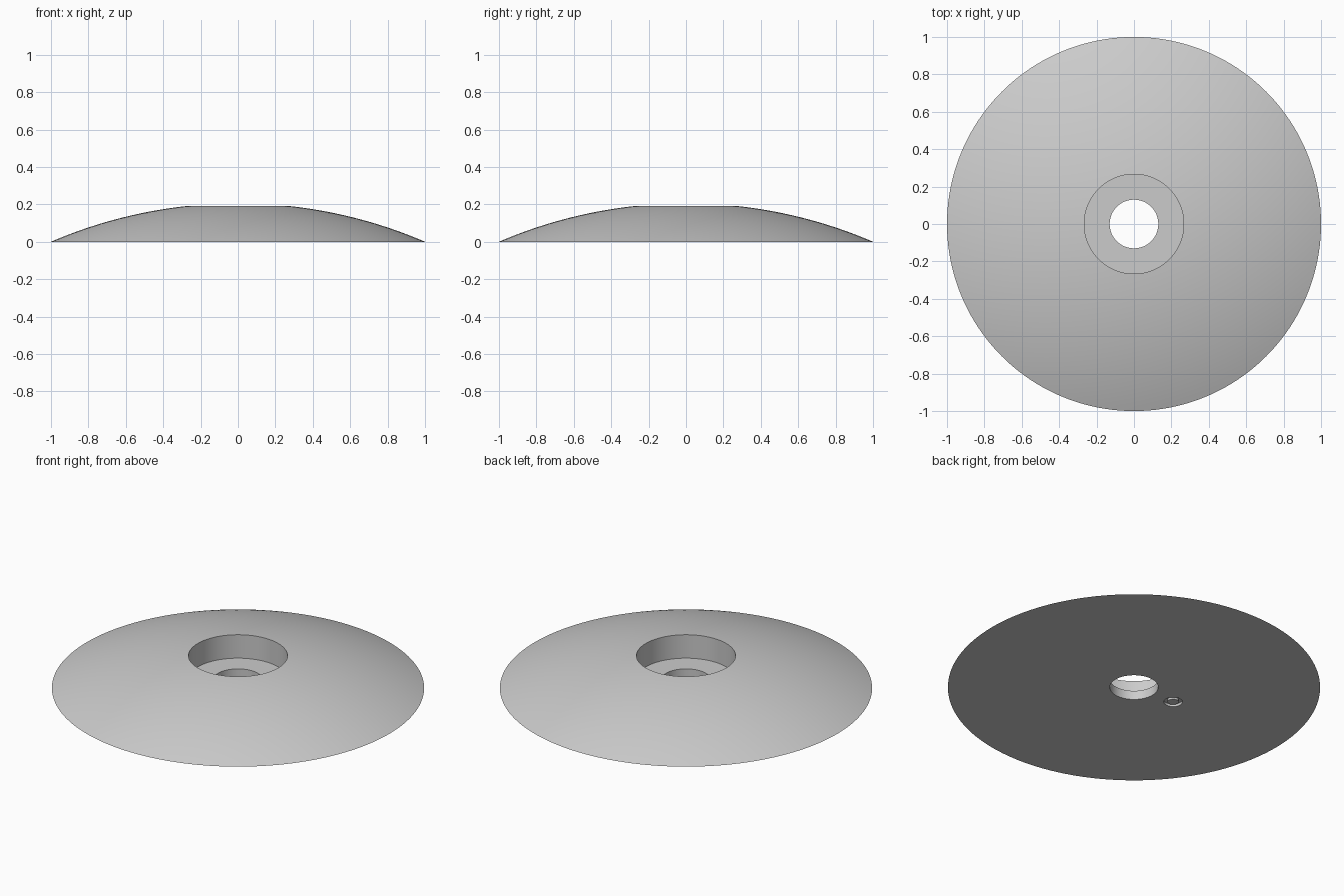
import bpy
import bmesh
import math
from mathutils import Vector

cube = bpy.data.objects.get("Cube")
if cube:
    bpy.data.objects.remove(cube, do_unlink=True)

# Single grey finish
grey = bpy.data.materials.new("plain_grey")
grey.use_nodes = True
colour = (0.6, 0.6, 0.6, 1)
grey.diffuse_color = colour
grey.node_tree.nodes["Principled BSDF"].inputs["Base Color"].default_value = colour


def lathe(name, profile, steps, location=(0, 0, 0)):
    """Spin a closed (radius, height) profile around the z axis."""
    bm = bmesh.new()
    verts = [bm.verts.new((r, 0, z)) for r, z in profile]
    edges = [bm.edges.new((verts[i - 1], verts[i])) for i in range(len(verts))]
    bmesh.ops.spin(bm, geom=verts + edges, cent=(0, 0, 0), axis=(0, 0, 1),
                   angle=math.tau, steps=steps)
    bmesh.ops.remove_doubles(bm, verts=bm.verts, dist=1e-5)
    bmesh.ops.recalc_face_normals(bm, faces=bm.faces)
    mesh = bpy.data.meshes.new(name)
    bm.to_mesh(mesh)
    bm.free()
    mesh.materials.append(grey)
    obj = bpy.data.objects.new(name, mesh)
    obj.location = Vector(location)
    bpy.context.collection.objects.link(obj)
    return obj


# Shallow spherical dome with a counterbored centre hole
apex = 0.206
sphere = (1 + apex ** 2) / (2 * apex)
bore, hole, floor = 0.266, 0.13, 0.053
rim_angle, bore_angle = math.asin(1 / sphere), math.asin(bore / sphere)
arc_steps = 24
dome_profile = []
for i in range(arc_steps + 1):
    a = rim_angle + (bore_angle - rim_angle) * i / arc_steps
    dome_profile.append((sphere * math.sin(a), sphere * math.cos(a) + apex - sphere))
dome_profile[0] = (1, 0)
dome_profile += [(bore, floor), (hole, floor), (hole, 0)]
dome = lathe("dome_washer", dome_profile, 160)

# Small ring groove in the underside
depth = 0.015
groove = lathe("ring_groove_cutter",
               [(0.03, -depth), (0.05, -depth), (0.05, depth), (0.03, depth)],
               32, (-0.262, 0.015, 0))
groove.hide_render = True
cut = dome.modifiers.new("ring_groove", "BOOLEAN")
cut.operation = "DIFFERENCE"
cut.solver = "EXACT"
cut.object = groove

bpy.ops.object.select_all(action="DESELECT")
dome.select_set(True)
bpy.context.view_layer.objects.active = dome
bpy.ops.object.modifier_apply(modifier=cut.name)
bpy.data.objects.remove(groove, do_unlink=True)

# Smooth curved walls, crisp rims
bpy.ops.object.shade_smooth_by_angle(angle=math.radians(30))
